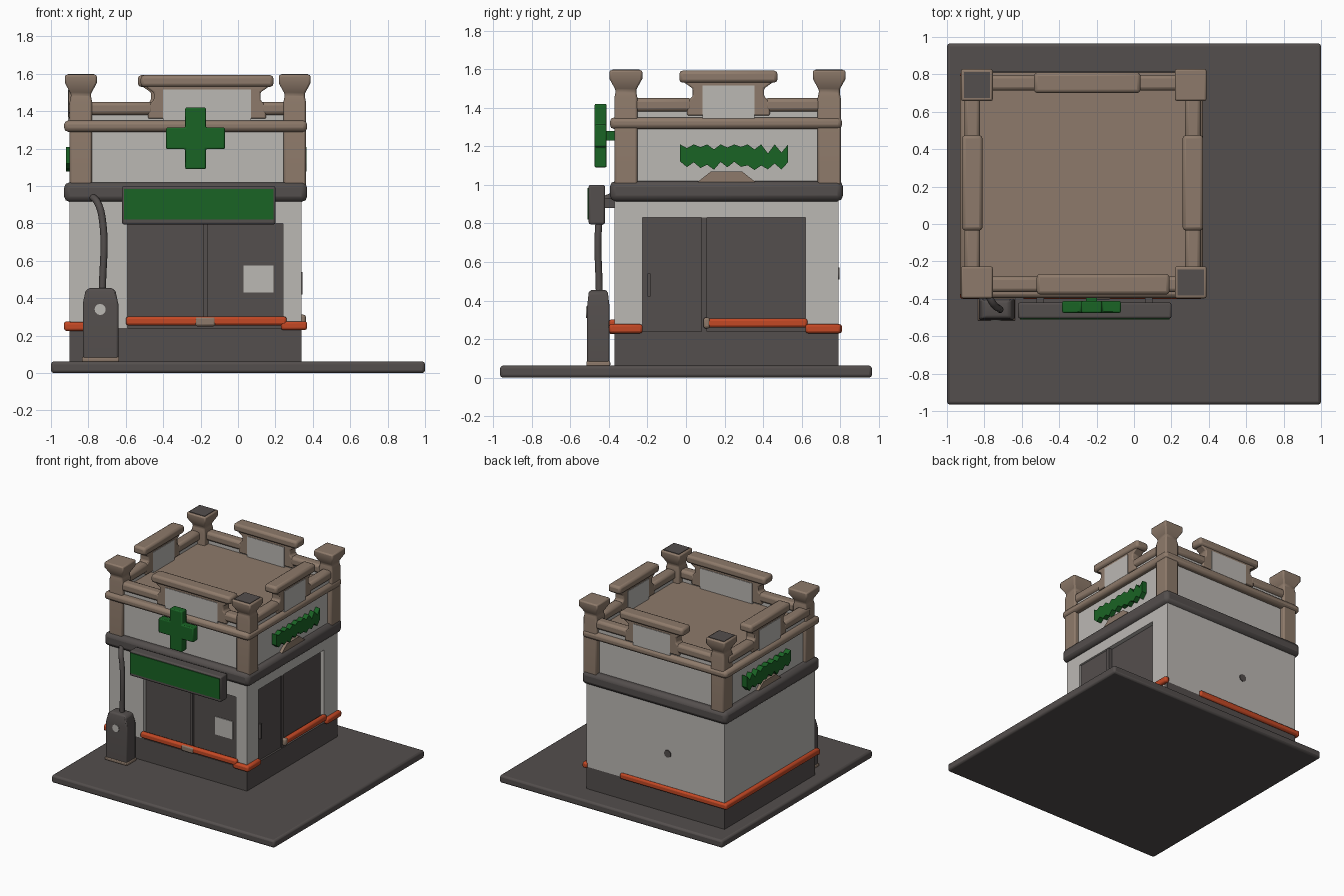
import bpy, bmesh, math, random
from mathutils import Matrix, Vector

if "Cube" in bpy.data.objects:
    bpy.data.objects.remove(bpy.data.objects["Cube"])

random.seed(4)


def mat(name, rgb):
    m = bpy.data.materials.new(name)
    m.diffuse_color = (*rgb, 1)
    m.use_nodes = True
    m.node_tree.nodes["Principled BSDF"].inputs["Base Color"].default_value = m.diffuse_color
    return m


WALL = mat("pale wall", (0.50, 0.48, 0.455))
GREY = mat("dark grey", (0.088, 0.077, 0.074))
BEIGE = mat("beige stone", (0.27, 0.195, 0.145))
ORANGE = mat("orange", (0.55, 0.065, 0.018))
GREEN = mat("green", (0.010, 0.125, 0.018))


def finish(name, bm, m, bevel=0.0):
    bmesh.ops.recalc_face_normals(bm, faces=bm.faces)
    me = bpy.data.meshes.new(name)
    bm.to_mesh(me)
    bm.free()
    me.materials.append(m)
    ob = bpy.data.objects.new(name, me)
    bpy.context.collection.objects.link(ob)
    if bevel:
        b = ob.modifiers.new("bevel", 'BEVEL')
        b.width, b.segments = bevel, 2
    return ob


def box(name, x, y, z, m, bevel=0.0):
    """Box from (min, max) pairs."""
    bm = bmesh.new()
    bmesh.ops.create_cube(bm, size=1)
    for v in bm.verts:
        v.co = [(a + b) / 2 + c * (b - a) for (a, b), c in zip((x, y, z), v.co)]
    return finish(name, bm, m, bevel)


def prism(name, pts, axis, d, m, bevel=0.0):
    """Outline (u, z) pushed through depth d; axis is the depth direction."""
    bm = bmesh.new()
    put = (lambda u, w, t: (t, u, w)) if axis == 'x' else (lambda u, w, t: (u, t, w))
    f = bm.faces.new([bm.verts.new(put(u, w, d[0])) for u, w in pts])
    new = bmesh.ops.extrude_face_region(bm, geom=[f])["geom"]
    shift = Vector(put(0, 0, d[1] - d[0]))
    bmesh.ops.translate(bm, verts=[v for v in new if isinstance(v, bmesh.types.BMVert)], vec=shift)
    return finish(name, bm, m, bevel)


def stack(name, cx, cy, rings, m, bevel=0.0):
    """Square column through rings of (half x, half y, z)."""
    bm = bmesh.new()
    loops = [[bm.verts.new((cx + sx * hx, cy + sy * hy, z))
              for sx, sy in ((-1, -1), (1, -1), (1, 1), (-1, 1))] for hx, hy, z in rings]
    for a, b in zip(loops, loops[1:]):
        for i in range(4):
            bm.faces.new((a[i], a[(i + 1) % 4], b[(i + 1) % 4], b[i]))
    bm.faces.new(loops[0])
    bm.faces.new(loops[-1])
    return finish(name, bm, m, bevel)


def disc(name, loc, axis, r, m):
    bm = bmesh.new()
    bmesh.ops.create_cone(bm, cap_ends=True, segments=12, radius1=r, radius2=r, depth=0.008)
    bm.transform(Matrix.Translation(loc) @ Matrix.Rotation(math.pi / 2, 4, axis))
    return finish(name, bm, m)


# Ground slab and plinth
box("ground_slab", (-1, 1), (-0.965, 0.965), (0.0, 0.062), GREY, 0.015)
box("plinth", (-0.90, 0.34), (-0.37, 0.79), (0.05, 0.24), GREY)

# Glazed core seen through the openings, then the wall panels around it
box("glass_core", (-0.86, 0.305), (-0.335, 0.75), (0.2, 0.92), GREY)
walls = [("left_wall", (-0.90, -0.85), (-0.37, 0.79), 0.24),
         ("back_wall", (-0.90, 0.34), (0.74, 0.79), 0.20),
         ("front_left_pier", (-0.90, -0.59), (-0.37, -0.32), 0.24),
         ("front_right_pier", (0.24, 0.34), (-0.37, -0.32), 0.24),
         ("right_front_pier", (0.29, 0.34), (-0.37, -0.225), 0.24),
         ("right_rear_pier", (0.29, 0.34), (0.62, 0.79), 0.24),
         ("front_lintel", (-0.60, 0.25), (-0.37, -0.32), 0.80),
         ("right_lintel", (0.29, 0.34), (-0.23, 0.63), 0.83)]
for name, x, y, z0 in walls:
    box(name, x, y, (z0, 0.93), WALL)

# Window sills, divider, door and pasted notice
box("window_divider", (-0.185, -0.16), (-0.352, -0.32), (0.28, 0.80), GREY)
box("window_notice", (0.03, 0.19), (-0.341, -0.334), (0.43, 0.575), WALL)
box("door", (0.29, 0.325), (-0.225, 0.09), (0.06, 0.84), GREY)
box("door_handle", (0.32, 0.345), (-0.20, -0.185), (0.42, 0.54), GREY)
box("side_window_post", (0.29, 0.335), (0.08, 0.11), (0.24, 0.83), GREY)
disc("back_vent", (-0.39, 0.792, 0.54), 'X', 0.03, GREY)

# Orange bumper rails
rails = [("front_rail", (-0.60, 0.26), (-0.40, -0.36), 0.255),
         ("front_left_rail", (-0.93, -0.80), (-0.40, -0.36), 0.225),
         ("front_right_rail", (0.23, 0.37), (-0.40, -0.36), 0.23),
         ("right_front_rail", (0.33, 0.37), (-0.395, -0.225), 0.23),
         ("right_window_rail", (0.32, 0.36), (0.10, 0.63), 0.26),
         ("right_rear_rail", (0.33, 0.37), (0.62, 0.805), 0.23),
         ("left_rail", (-0.93, -0.89), (-0.395, 0.81), 0.23),
         ("back_rail", (-0.92, 0.03), (0.78, 0.81), 0.23)]
for name, x, y, z0 in rails:
    box(name, x, y, (z0, z0 + 0.047), ORANGE, 0.013)
box("rail_joint", (-0.23, -0.12), (-0.403, -0.36), (0.25, 0.30), BEIGE, 0.012)
box("side_rail_joint", (0.32, 0.363), (0.09, 0.125), (0.255, 0.312), BEIGE, 0.012)

# Ledge, upper storey, roof deck with its moulding
box("ledge", (-0.93, 0.37), (-0.395, 0.815), (0.915, 1.02), GREY, 0.03)
box("upper_wall", (-0.875, 0.325), (-0.345, 0.765), (1.0, 1.31), WALL)
box("roof_deck", (-0.93, 0.37), (-0.395, 0.81), (1.29, 1.35), BEIGE, 0.022)

# Corner pillars with flared caps
XL, XR, YF, YB = -0.84, 0.303, -0.312, 0.743
for cx, cy, n in ((XL, YF, "front_left"), (XR, YF, "front_right"),
                  (XL, YB, "back_left"), (XR, YB, "back_right")):
    prof = ((0.06, 1.0), (0.06, 1.45), (0.052, 1.49), (0.085, 1.55), (0.085, 1.595))
    stack(n + "_pillar", cx, cy, [(h, h, z) for h, z in prof], BEIGE, 0.01)
    if n in ("front_right", "back_left"):
        box(n + "_cap_plate", (cx - 0.07, cx + 0.07), (cy - 0.07, cy + 0.07), (1.592, 1.599), GREY)


def parapet(side, axis, c, h, lo, hi, d):
    """Low rail with a raised centre; c, h centre and half width, d depth centre."""
    def part(name, u, t, z, m, bevel=0.0):
        x, y = ((d - t, d + t), u) if axis == 'x' else (u, (d - t, d + t))
        box(side + name, x, y, z, m, bevel)
    part("_parapet_wall", (lo, hi), 0.022, (1.34, 1.40), WALL)
    for u, n in (((lo, c - h + 0.07), "_rail_a"), ((c + h - 0.07, hi), "_rail_b")):
        part(n, u, 0.042, (1.38, 1.45), BEIGE, 0.02)
    half = [(h - 0.04, 1.36), (h - 0.04, 1.43), (h - 0.07, 1.46),
            (h - 0.07, 1.50), (h - 0.02, 1.535), (h - 0.02, 1.56)]
    outline = [(c + u, z) for u, z in half] + [(c - u, z) for u, z in reversed(half)]
    prism(side + "_raised_frame", outline, axis, (d - 0.04, d + 0.04), BEIGE, 0.008)
    part("_raised_panel", (c - h + 0.12, c + h - 0.12), 0.044, (1.345, 1.515), WALL)
    part("_raised_cap", (c - h, c + h), 0.055, (1.53, 1.593), BEIGE, 0.018)


parapet("front", 'y', -0.165, 0.355, XL, XR, -0.322)
parapet("back", 'y', -0.25, 0.285, XL, XR, 0.755)
parapet("left", 'x', 0.22, 0.255, YF, YB, -0.865)
parapet("right", 'x', 0.22, 0.255, YF, YB, 0.315)

# Front sign board on brackets
box("sign_box", (-0.62, 0.20), (-0.505, -0.42), (0.795, 1.0), GREY, 0.01)
box("sign_face", (-0.61, 0.19), (-0.511, -0.503), (0.82, 0.985), GREEN)
for x in (-0.5, 0.08):
    box("sign_bracket", (x - 0.02, x + 0.02), (-0.43, -0.36), (0.88, 0.93), GREY)

# Green cross
cx, cz, a, b = -0.227, 1.255, 0.058, 0.165
quarter = [(a, b), (a, a), (b, a)]
cross = []
for k in range(4):
    for u, w in reversed(quarter):
        for _ in range(k):
            u, w = -w, u
        cross.append((cx + u * 0.95, cz + w))
prism("green_cross", cross, 'y', (-0.475, -0.412), GREEN, 0.008)
box("cross_bracket", (cx - 0.03, cx + 0.03), (-0.42, -0.34), (1.23, 1.28), GREEN)

# Ragged green side signs with their supports
top = [(-0.03 + 0.56 * i / 16, 1.21 - (0.0 if i % 2 == 0 else random.uniform(0.01, 0.05)))
       for i in range(17)]
low = [(0.53 - 0.56 * i / 16, 1.075 + (random.uniform(0.0, 0.02) if i % 2 else random.uniform(0.02, 0.05)))
       for i in range(17)]
for side, d, s in (("right", (0.32, 0.365), (0.32, 0.35)), ("left", (-0.92, -0.87), (-0.90, -0.87))):
    prism(side + "_ragged_sign", top + low, 'x', d, GREEN)
    prism(side + "_sign_support", [(0.06, 1.015), (0.36, 1.015), (0.29, 1.07), (0.13, 1.07)],
          'x', s, BEIGE)

# Meter cabinet with its pipe to the wall
stack("cabinet", -0.735, -0.455, [(0.095, 0.058, 0.06), (0.095, 0.058, 0.37), (0.08, 0.05, 0.44),
                                  (0.06, 0.04, 0.455)], GREY, 0.008)
box("cabinet_foot", (-0.835, -0.635), (-0.517, -0.393), (0.06, 0.085), BEIGE, 0.006)
disc("cabinet_dial", (-0.737, -0.514, 0.34), 'X', 0.03, WALL)
cu = bpy.data.curves.new("pipe", 'CURVE')
cu.dimensions, cu.bevel_depth, cu.bevel_resolution = '3D', 0.019, 3
sp = cu.splines.new('BEZIER')
path = [(-0.725, -0.45, 0.43), (-0.725, -0.45, 0.82), (-0.75, -0.43, 0.91), (-0.79, -0.36, 0.95)]
sp.bezier_points.add(len(path) - 1)
for p, co in zip(sp.bezier_points, path):
    p.co = co
    p.handle_left_type = p.handle_right_type = 'AUTO'
cu.materials.append(GREY)
bpy.context.collection.objects.link(bpy.data.objects.new("pipe", cu))

# Smooth the rounded edges, keep the corners crisp
for ob in bpy.context.scene.objects:
    if ob.type == 'MESH':
        ob.select_set(True)
        bpy.context.view_layer.objects.active = ob
bpy.ops.object.shade_smooth_by_angle(angle=math.radians(40))
